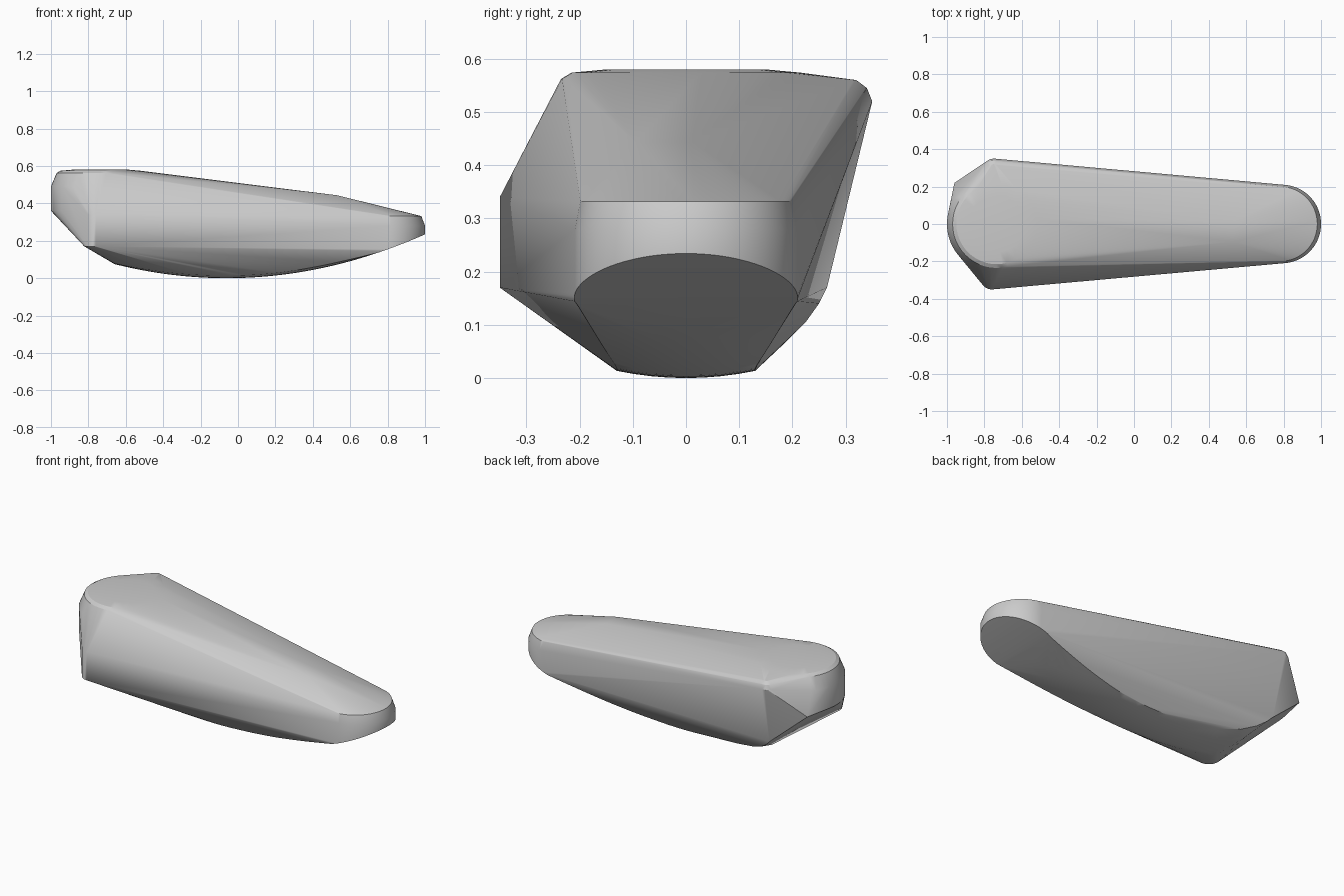
import bpy, bmesh
from math import sin, cos, pi

if "Cube" in bpy.data.objects:
    bpy.data.objects.remove(bpy.data.objects["Cube"])

pts = []


def ring(cx, cy, r, z, a0=0, a1=360, n=48):
    """Arc of points; z is a height or a function of x and y."""
    for i in range(n + 1):
        a = (a0 + (a1 - a0) * i / n) * pi / 180
        x, y = cx + r * cos(a), cy + r * sin(a)
        pts.append((x, y, z(x, y) if callable(z) else z))


def belly(x, y):
    """Shallow curved underside, slightly rounded across the middle."""
    return (x + .06) ** 2 / 4.8 + .8 * y * y * max(0, 1 - (x / .75) ** 2)


# Flat top pad at the wide end, with its softened rim
ring(-.735, 0, .15, .58)
ring(-.735, 0, .215, .574)
ring(-.735, 0, .235, .562)

# Rounded wide end
ring(-.74, 0, .26, .49, 110, 250)
ring(-.74, 0, .26, .36, 110, 250)

# Ridge end on the sloping top
pts += [(.53, -.095, .443), (.53, .012, .443)]

# Rounded narrow end, trimmed by the underside
ring(.78, 0, .2, .332, -95, 95)
ring(.79, 0, .21, .28, -95, 95)
ring(.79, 0, .21, belly, -95, 95)

# Raised back corner and the small corner beside it
ring(-.75, .295, .055, .52, n=20)
ring(-.75, .295, .045, .545, n=20)
ring(-.75, .295, .025, .56, n=20)
pts.append((-.96, .22, .36))

# Vertical front corner
for z in (.17, .34):
    ring(-.76, -.288, .062, z, n=24)

# Curved underside: narrow in the middle, wider towards the narrow end
for i in range(41):
    x = -.66 + 1.45 * i / 40
    w = .13 + .08 * max(0, (x - .1) / .69) ** 1.4
    for j in range(-4, 5):
        y = w * j / 4
        pts.append((x, y, belly(x, y)))

# Lower back edge swinging out to the raised corner
for x, y, z in [(-.45, .155, .04), (-.58, .19, .07), (-.66, .225, .105),
                (-.71, .25, .14), (-.74, .265, .17)]:
    pts.append((x, y, z))

# Wrap the outline in one tight convex body
bm = bmesh.new()
for p in pts:
    bm.verts.new(p)
bmesh.ops.remove_doubles(bm, verts=bm.verts, dist=.001)
bmesh.ops.convex_hull(bm, input=bm.verts)
loose = [v for v in bm.verts if not v.link_faces]
bmesh.ops.delete(bm, geom=loose, context='VERTS')
bmesh.ops.dissolve_limit(bm, angle_limit=.01, verts=bm.verts, edges=bm.edges)
bmesh.ops.recalc_face_normals(bm, faces=bm.faces)
mesh = bpy.data.meshes.new("tapered_body")
bm.to_mesh(mesh)
bm.free()
body = bpy.data.objects.new("tapered_body", mesh)
bpy.context.collection.objects.link(body)
bpy.context.view_layer.objects.active = body
body.select_set(True)
bpy.ops.object.shade_smooth_by_angle(angle=pi / 7)
